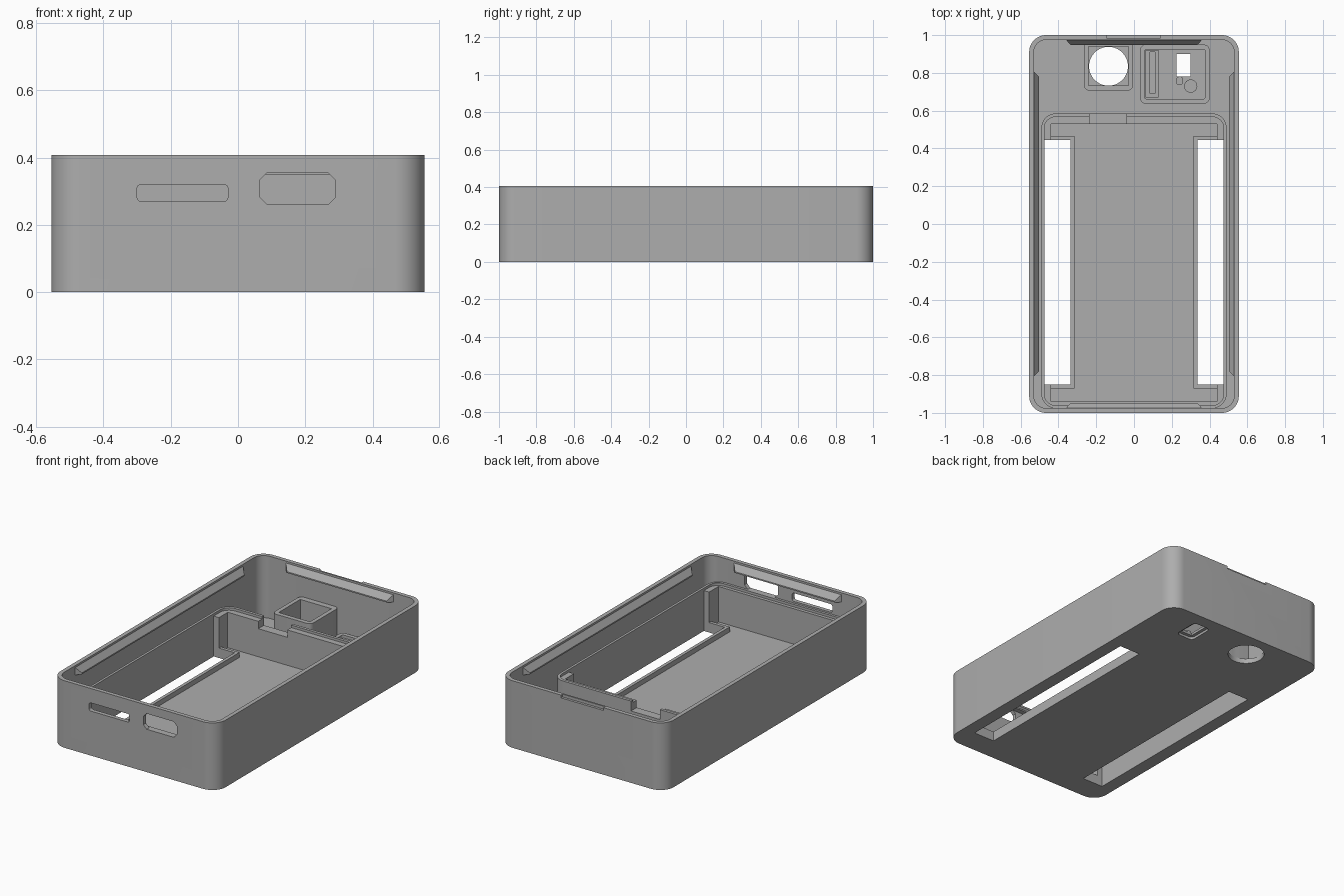
import bpy, bmesh, math
from mathutils import Vector

if "Cube" in bpy.data.objects:
    bpy.data.objects.remove(bpy.data.objects["Cube"])

grey = bpy.data.materials.new("plain grey")
grey.use_nodes = True
COLOUR = (0.42, 0.42, 0.42, 1)
grey.diffuse_color = COLOUR
grey.node_tree.nodes["Principled BSDF"].inputs["Base Color"].default_value = COLOUR


def add(name, bm):
    bmesh.ops.recalc_face_normals(bm, faces=bm.faces)
    mesh = bpy.data.meshes.new(name)
    bm.to_mesh(mesh)
    bm.free()
    mesh.materials.append(grey)
    ob = bpy.data.objects.new(name, mesh)
    bpy.context.collection.objects.link(ob)
    return ob


def rounded(x0, x1, y0, y1, r=0.0, n=8):
    """Outline of a rectangle with rounded corners."""
    if r == 0:
        return [(x0, y0), (x1, y0), (x1, y1), (x0, y1)]
    pts = []
    corners = [(x1 - r, y1 - r), (x0 + r, y1 - r), (x0 + r, y0 + r), (x1 - r, y0 + r)]
    for q, (cx, cy) in enumerate(corners):
        for i in range(n + 1):
            a = (q + i / n) * math.pi / 2
            pts.append((cx + r * math.cos(a), cy + r * math.sin(a)))
    return pts


def prism(name, outline, lo, hi, upright=False):
    """Extrude an outline along z, or along y when upright."""
    bm = bmesh.new()
    place = (lambda u, v, w: (u, w, v)) if upright else (lambda u, v, w: (u, v, w))
    face = bm.faces.new([bm.verts.new(place(u, v, lo)) for u, v in outline])
    out = bmesh.ops.extrude_face_region(bm, geom=[face])
    verts = [g for g in out["geom"] if isinstance(g, bmesh.types.BMVert)]
    bmesh.ops.translate(bm, verts=verts, vec=place(0, 0, hi - lo))
    return add(name, bm)


def cut(ob, cutter):
    """Subtract a cutter, apply, and discard it."""
    mod = ob.modifiers.new("cut", "BOOLEAN")
    mod.operation, mod.solver, mod.object = "DIFFERENCE", "EXACT", cutter
    bpy.context.view_layer.objects.active = ob
    bpy.ops.object.modifier_apply(modifier=mod.name)
    bpy.data.objects.remove(cutter)


def circle(cx, cy, r, n=40):
    return [(cx + r * math.cos(i * math.tau / n), cy + r * math.sin(i * math.tau / n))
            for i in range(n)]


FLOOR, RIM, TRAY = 0.03, 0.407, 0.26
parts = []

# Outer case: hollow shell with floor
case = prism("case_shell", rounded(-0.555, 0.555, -1, 1, 0.09, 12), 0, RIM)
cut(case, prism("cavity", rounded(-0.53, 0.53, -0.975, 0.975, 0.065, 12), FLOOR, 0.6))
# Front ports
cut(case, prism("slot_port", rounded(-0.30, -0.03, 0.27, 0.32, 0.012, 4), -1.1, -0.94, True))
cut(case, prism("wide_port", rounded(0.065, 0.29, 0.26, 0.355, 0.022, 1), -1.1, -0.94, True))
# Thumb notch at the back rim
cut(case, prism("thumb_notch", rounded(-0.145, 0.14, 0.985, 1.1), 0.39, 0.6))
# Round and small rectangular floor openings
cut(case, prism("lens_hole", circle(-0.135, 0.835, 0.103), -0.1, 0.2))
cut(case, prism("sensor_hole", rounded(0.225, 0.30, 0.78, 0.90), -0.1, 0.2))
cut(case, prism("sensor_recess", rounded(0.205, 0.32, 0.76, 0.92, 0.025, 4), -0.1, 0.015))
parts.append(case)

# Inner tray: walls, stepped ledge, side pockets and cable notch
tray = prism("inner_tray", rounded(-0.49, 0.49, -0.975, 0.585, 0.075), 0.01, TRAY)
cut(tray, prism("ledge", rounded(-0.475, 0.475, -0.96, 0.567, 0.06), TRAY - 0.015, 0.6))
cut(tray, prism("tray_hollow", rounded(-0.44, 0.44, -0.94, 0.53), FLOOR, 0.6))
cut(tray, prism("cable_notch", rounded(-0.235, -0.04, 0.5, 0.7), 0.2, 0.6))
parts.append(tray)

# Long side slots through floor and tray, each edged by a raised lip
for side, label in ((-1, "right"), (1, "left")):
    span = sorted((side * 0.335, side * 0.475))
    lip_span = sorted((side * 0.315, side * 0.475))
    lip = prism(label + "_slot_lip", rounded(*lip_span, -0.87, 0.465), 0.01, 0.06)
    parts.append(lip)
    for ob in (case, tray, lip):
        cut(ob, prism("long_slot", rounded(*span, -0.85, 0.445), -0.1, 0.6))

# Lens tower with square well
tower = prism("lens_tower", rounded(-0.265, -0.005, 0.705, 0.976, 0.03, 5), 0.01, 0.22)
cut(tower, prism("well", rounded(-0.24, -0.03, 0.733, 0.94), FLOOR, 0.6))
cut(tower, prism("lens_hole", circle(-0.135, 0.835, 0.103), -0.1, 0.2))
parts.append(tower)

# Low sensor frame with its clip and post
frame = prism("sensor_frame", rounded(0.032, 0.40, 0.637, 0.95, 0.03, 5), 0.01, 0.09)
cut(frame, prism("frame_well", rounded(0.055, 0.378, 0.662, 0.925, 0.012, 3), FLOOR, 0.6))
cut(frame, prism("sensor_hole", rounded(0.225, 0.30, 0.78, 0.90), -0.1, 0.2))
cut(frame, prism("sensor_recess", rounded(0.205, 0.32, 0.76, 0.92, 0.025, 4), -0.1, 0.015))
parts.append(frame)
clip = prism("sensor_clip", rounded(0.062, 0.13, 0.67, 0.92), 0.02, 0.075)
cut(clip, prism("clip_groove", rounded(0.085, 0.11, 0.69, 0.91), 0.04, 0.6))
parts.append(clip)
parts.append(prism("sensor_post", circle(0.30, 0.73, 0.035, 24), 0.02, 0.045))
parts.append(prism("sensor_tab", rounded(0.225, 0.258, 0.735, 0.78, 0.012, 3), 0.02, 0.04))


def snap_ridge(name, wall, half, angle):
    """Wedge on the inner wall: sloped top, flat underside, tapered ends."""
    bm = bmesh.new()
    for s in (-1, 1):
        for along, out, z in ((half, wall + 0.005, 0.402), (half, wall + 0.005, 0.35),
                              (half - 0.03, wall - 0.027, 0.352),
                              (half - 0.03, wall - 0.027, 0.36)):
            c, d = math.cos(angle), math.sin(angle)
            bm.verts.new(Vector((out * c - s * along * d, out * d + s * along * c, z)))
    bmesh.ops.convex_hull(bm, input=bm.verts)
    bmesh.ops.dissolve_limit(bm, angle_limit=0.01, verts=bm.verts, edges=bm.edges)
    parts.append(add(name, bm))


# Snap ridges just below the rim on all four walls
for i, label in enumerate(("left", "back", "right", "front")):
    wall, half = ((0.53, 0.81), (0.975, 0.365))[i % 2]
    snap_ridge(label + "_snap_ridge", wall, half, i * math.pi / 2)

# Smooth the rounded corners, keep hard edges crisp
for ob in bpy.context.view_layer.objects:
    ob.select_set(ob in parts)
bpy.context.view_layer.objects.active = case
bpy.ops.object.shade_smooth_by_angle(angle=math.radians(30))
